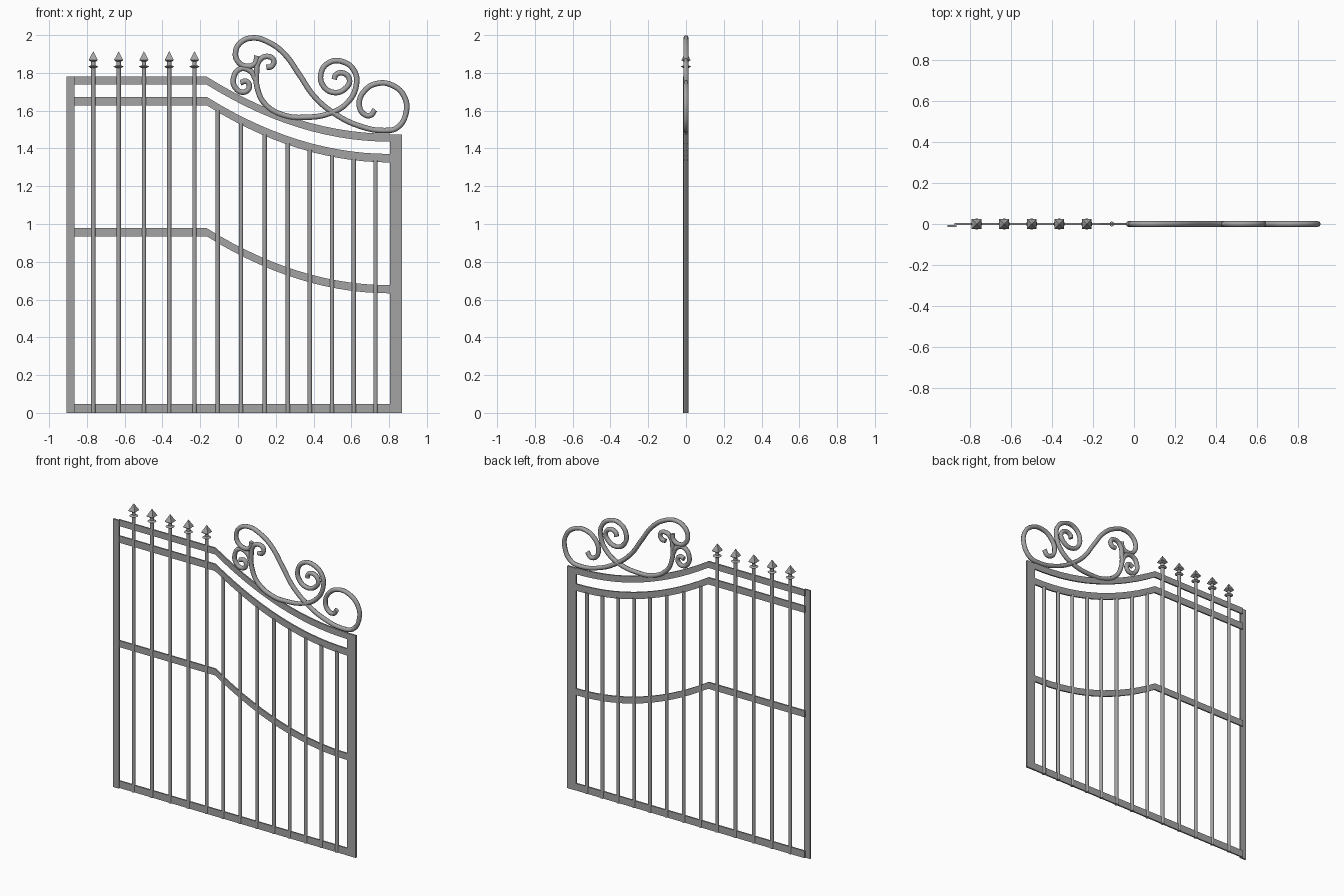
import bpy
import bmesh
from math import pi
from mathutils import Matrix

cube = bpy.data.objects.get("Cube")
if cube:
    bpy.data.objects.remove(cube, do_unlink=True)

iron = bpy.data.materials.new("grey_iron")
iron.use_nodes = True
GREY = (0.37, 0.37, 0.37, 1)
iron.diffuse_color = GREY
iron.node_tree.nodes["Principled BSDF"].inputs["Base Color"].default_value = GREY

BEND, END, DROP = -0.166, 0.804, 0.302   # where the rails start and stop dipping
RAIL_LEFT = -0.875
BAR_RADIUS = 0.012


def mesh_object(name, bm, smooth=False):
    bmesh.ops.recalc_face_normals(bm, faces=bm.faces)
    mesh = bpy.data.meshes.new(name)
    bm.to_mesh(mesh)
    bm.free()
    mesh.materials.append(iron)
    obj = bpy.data.objects.new(name, mesh)
    bpy.context.collection.objects.link(obj)
    if smooth:
        bpy.ops.object.select_all(action="DESELECT")
        obj.select_set(True)
        bpy.context.view_layer.objects.active = obj
        bpy.ops.object.shade_smooth_by_angle(angle=pi / 4)


def flat_bar(name, outline, y0, y1):
    """Extrude a closed x-z outline between two depths."""
    bm = bmesh.new()
    face = bm.faces.new([bm.verts.new((x, y0, z)) for x, z in outline])
    new = bmesh.ops.extrude_face_region(bm, geom=[face])["geom"]
    verts = [v for v in new if isinstance(v, bmesh.types.BMVert)]
    bmesh.ops.translate(bm, verts=verts, vec=(0, y1 - y0, 0))
    # Close the side left open by the extrusion
    if any(e.is_boundary for e in bm.edges):
        bmesh.ops.holes_fill(bm, edges=[e for e in bm.edges if e.is_boundary])
    mesh_object(name, bm)


def box_outline(x0, x1, z0, z1):
    return [(x0, z0), (x1, z0), (x1, z1), (x0, z1)]


def dip(x):
    t = max(0, (x - BEND) / (END - BEND))
    return DROP * (1 - (1 - t) ** 2)


def dipping_rail(name, top, height):
    steps = 14
    xs = [RAIL_LEFT] + [BEND + (END - BEND) * i / steps for i in range(steps + 1)]
    upper = [(x, top - dip(x)) for x in xs]
    lower = [(x, z - height) for x, z in reversed(upper)]
    flat_bar(name, upper + lower, -0.005, 0.005)


def add_cone(bm, x, z0, z1, r0, r1, sides, turn=0):
    ring = bmesh.ops.create_cone(bm, cap_ends=True, segments=sides,
                                 radius1=r0, radius2=r1, depth=z1 - z0)["verts"]
    bmesh.ops.rotate(bm, verts=ring, matrix=Matrix.Rotation(turn, 3, "Z"))
    bmesh.ops.translate(bm, verts=ring, vec=(x, 0, (z0 + z1) / 2))


def round_bar(name, x, top):
    bm = bmesh.new()
    add_cone(bm, x, 0, top, BAR_RADIUS, BAR_RADIUS, 10)
    mesh_object(name, bm, True)


def scroll(name, points):
    curve = bpy.data.curves.new(name, "CURVE")
    curve.dimensions = "3D"
    curve.bevel_depth = 0.0145
    curve.bevel_resolution = 2
    curve.resolution_u = 6
    curve.use_fill_caps = True
    spline = curve.splines.new("BEZIER")
    spline.bezier_points.add(len(points) - 1)
    for p, (x, z) in zip(spline.bezier_points, points):
        p.co = (x, 0, z)
        p.handle_left_type = p.handle_right_type = "AUTO"
    curve.materials.append(iron)
    bpy.context.collection.objects.link(bpy.data.objects.new(name, curve))


# Frame posts and rails
flat_bar("right_post", box_outline(-0.908, -0.865, 0, 1.78), -0.015, -0.004)
flat_bar("left_post", box_outline(END, 0.868, 0, 1.475), -0.006, 0.006)
flat_bar("bottom_rail", box_outline(RAIL_LEFT, END, 0, 0.047), -0.005, 0.005)
dipping_rail("top_rail", 1.78, 0.042)
dipping_rail("second_rail", 1.673, 0.045)
dipping_rail("middle_rail", 0.978, 0.043)

# Tall bars with spear tips
for i in range(5):
    x = -0.766 + 0.134 * i
    round_bar(f"tall_bar_{i + 1}", x, 1.862)
    bm = bmesh.new()
    add_cone(bm, x, 1.826, 1.833, 0.014, 0.027, 12)
    add_cone(bm, x, 1.833, 1.84, 0.027, 0.014, 12)
    mesh_object(f"collar_{i + 1}", bm)
    bm = bmesh.new()
    add_cone(bm, x, 1.859, 1.868, 0.018, 0.034, 4, pi / 4)
    add_cone(bm, x, 1.868, 1.915, 0.034, 0, 4, pi / 4)
    mesh_object(f"spear_tip_{i + 1}", bm)

# Short bars ending under the dipping rail
for i, x in enumerate([-.108, .016, .141, .264, .38, .498, .613, .728]):
    round_bar(f"short_bar_{i + 1}", x, 1.635 - dip(x))

# Scrollwork
scroll("long_scroll", [
    (.10, 1.89), (.09, 1.85), (.045, 1.835), (0, 1.86), (-.013, 1.91),
    (.013, 1.96), (.077, 1.985), (.166, 1.96), (.246, 1.9), (.325, 1.79),
    (.404, 1.675), (.51, 1.585), (.64, 1.52), (.774, 1.495), (.843, 1.51),
    (.89, 1.59), (.88, 1.675), (.82, 1.733), (.737, 1.744), (.67, 1.705),
    (.642, 1.64), (.663, 1.585), (.70, 1.575), (.725, 1.605)])
scroll("spiral_scroll", [
    (.15, 1.83), (.178, 1.835), (.187, 1.87), (.15, 1.887), (.113, 1.865),
    (.098, 1.8), (.103, 1.717), (.145, 1.633), (.246, 1.575), (.362, 1.565),
    (.483, 1.585), (.58, 1.643), (.626, 1.733), (.616, 1.81), (.552, 1.86),
    (.483, 1.855), (.44, 1.8), (.452, 1.73), (.51, 1.696), (.568, 1.717),
    (.59, 1.765), (.552, 1.8), (.515, 1.786), (.51, 1.765)])
scroll("small_scroll", [
    (.095, 1.76), (.065, 1.81), (.01, 1.82), (-.024, 1.77), (-.013, 1.72),
    (.03, 1.698), (.06, 1.725), (.045, 1.755), (.013, 1.748)])
